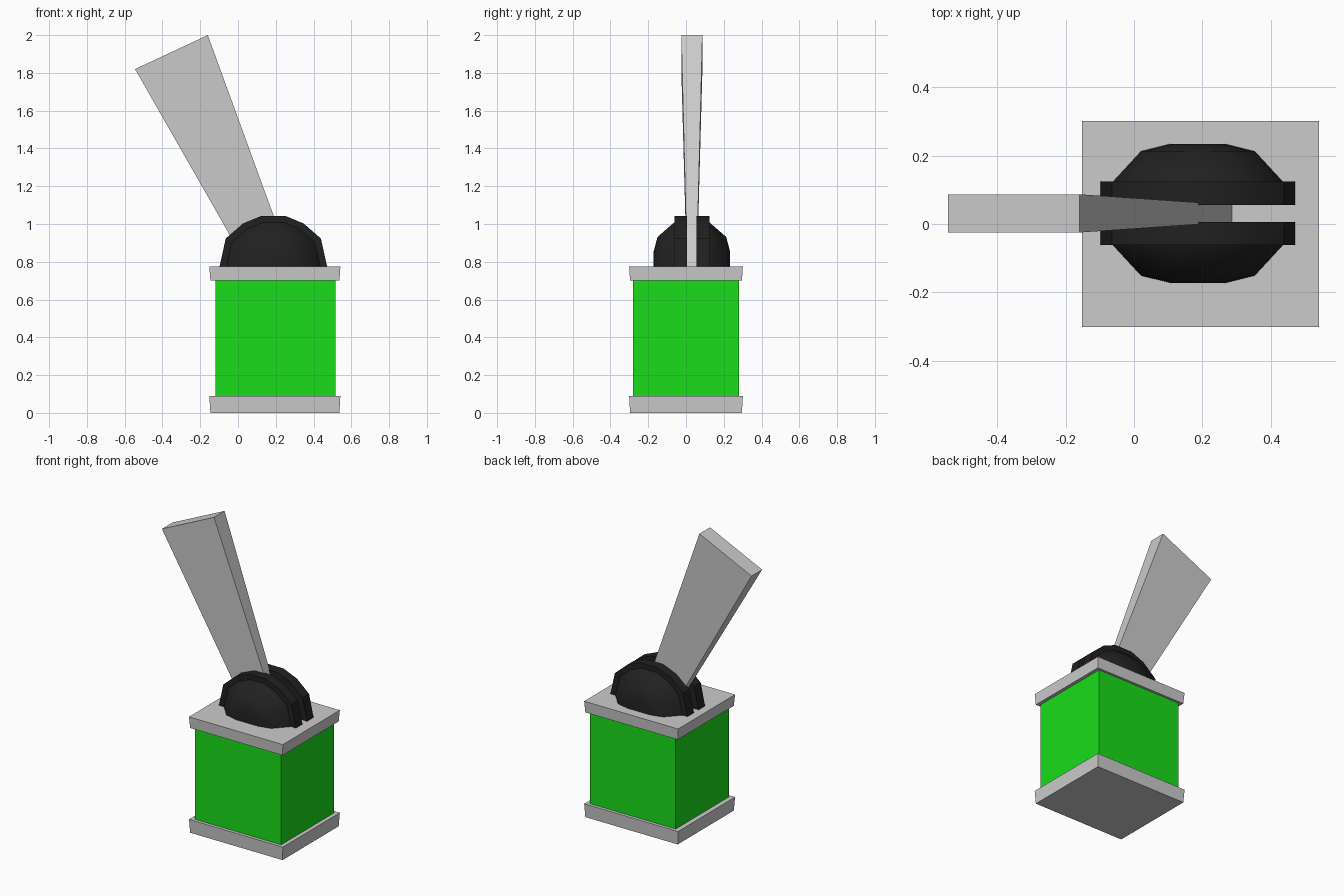
import bpy

if "Cube" in bpy.data.objects:
    bpy.data.objects.remove(bpy.data.objects["Cube"])


def material(name, rgb):
    m = bpy.data.materials.new(name)
    m.diffuse_color = (*rgb, 1)
    m.use_nodes = True
    m.node_tree.nodes["Principled BSDF"].inputs["Base Color"].default_value = m.diffuse_color
    return m


def loft(name, rings, mat=None, smooth=None):
    """Skin matching point rings and cap both ends."""
    n = len(rings[0])
    verts = [p for r in rings for p in r]
    faces = [tuple(reversed(range(n))),
             tuple(range((len(rings) - 1) * n, len(rings) * n))]
    for k in range(len(rings) - 1):
        for i in range(n):
            a, b = k * n + i, k * n + (i + 1) % n
            faces.append((a, b, b + n, a + n))
    me = bpy.data.meshes.new(name)
    me.from_pydata(verts, [], faces)
    ob = bpy.data.objects.new(name, me)
    bpy.context.collection.objects.link(ob)
    # consistent outward normals
    bpy.context.view_layer.objects.active = ob
    bpy.ops.object.select_all(action='DESELECT')
    ob.select_set(True)
    bpy.ops.object.mode_set(mode='EDIT')
    bpy.ops.mesh.select_all(action='SELECT')
    bpy.ops.mesh.normals_make_consistent(inside=False)
    bpy.ops.object.mode_set(mode='OBJECT')
    if mat:
        me.materials.append(mat)
    if smooth:
        bpy.ops.object.shade_smooth_by_angle(angle=smooth)
    return ob


def rect(x0, x1, hy, z):
    return [(x0, -hy, z), (x1, -hy, z), (x1, hy, z), (x0, hy, z)]


green = material("green", (0.01, 0.72, 0.01))
black = material("black", (0.015, 0.015, 0.015))

# Box body between two slightly flared plates
for name, z0, z1 in (("base_plate", 0, 0.09), ("top_plate", 0.70, 0.775)):
    loft(name, [rect(-0.146, 0.537, 0.296, z0), rect(-0.152, 0.542, 0.301, z1)])
loft("body", [rect(-0.12, 0.515, 0.28, 0.08), rect(-0.12, 0.515, 0.28, 0.71)], green)

# Half-round profile of the pivot housing
CX, CY, CZ = 0.187, 0.031, 0.773
half = [(0.285, 0), (0.252, 0.15), (0.16, 0.23), (0.063, 0.27)]
arc = half + [(-x, z) for x, z in reversed(half)]


def arc_ring(y, s):
    return [(CX + x * s, y, CZ + z * s) for x, z in arc]


for side, label in ((-1, "front"), (1, "back")):
    # Flat cheek beside the lever slot
    loft(label + "_cheek", [arc_ring(CY + side * d, 1) for d in (0.025, 0.093)],
         black, 0.6)
    # Rounded dome on the outer side of the cheek
    loft(label + "_dome", [arc_ring(CY + side * d, s) for d, s in
         ((0.09, 0.875), (0.094, 0.87), (0.182, 0.585), (0.203, 0.29))],
         black, 0.9)

# Tapered lever leaning to the left
top, low = [(-0.545, 1.82), (-0.16, 2.0)], [(0.10, 0.69), (0.287, 0.774)]


def lever_ring(ends, t):
    (xa, za), (xb, zb) = ends
    return [(xa, CY - t, za), (xb, CY - t, zb), (xb, CY + t, zb), (xa, CY + t, za)]


loft("lever", [lever_ring(low, 0.025), lever_ring(top, 0.056)])
